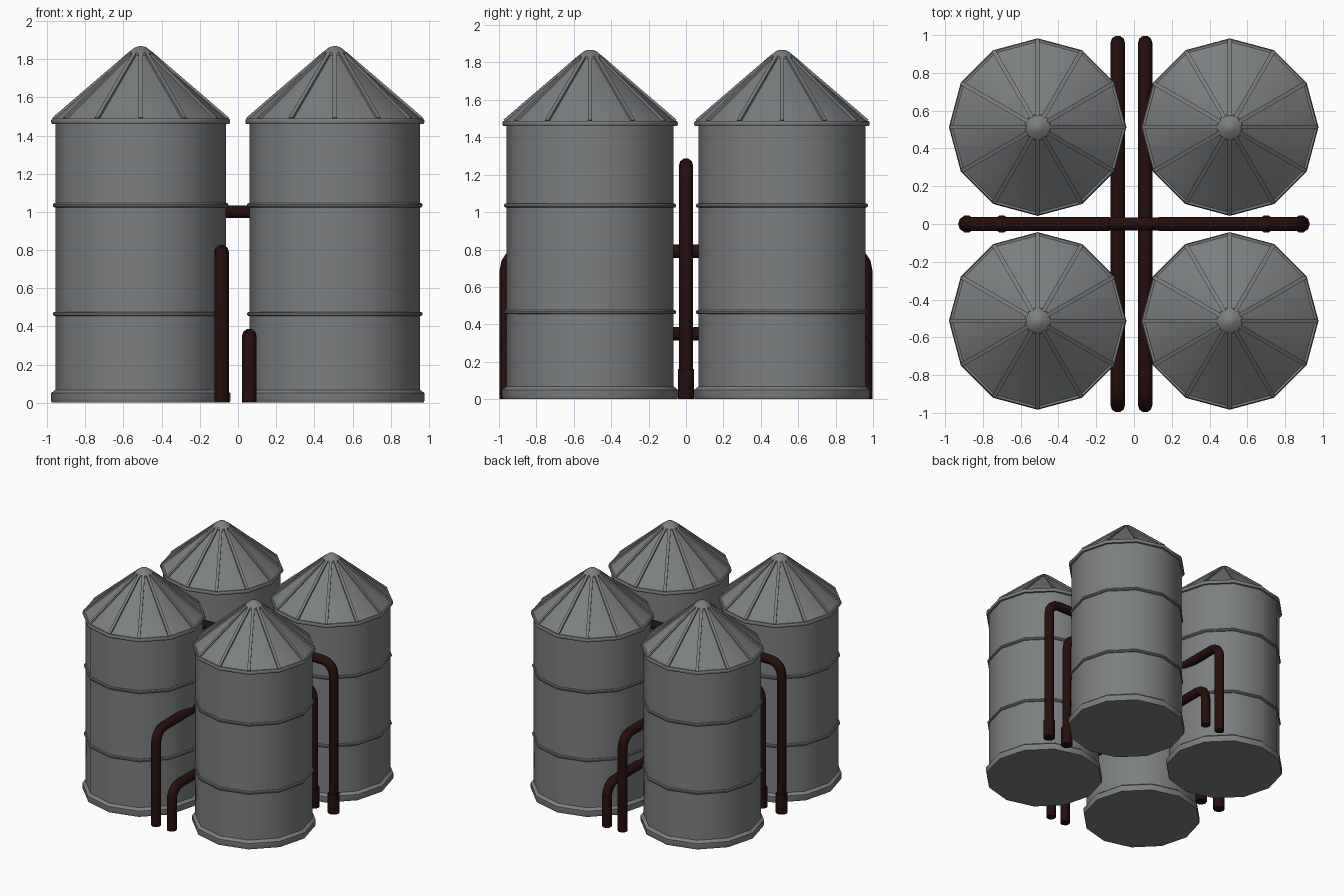
import bpy, bmesh, math
from mathutils import Vector, Matrix

if "Cube" in bpy.data.objects:
    bpy.data.objects.remove(bpy.data.objects["Cube"])

SIDES = 12


def material(name, rgb):
    m = bpy.data.materials.new(name)
    m.diffuse_color = (*rgb, 1.0)
    m.use_nodes = True
    m.node_tree.nodes["Principled BSDF"].inputs["Base Color"].default_value = m.diffuse_color
    return m


STEEL = material("galvanised grey", (0.20, 0.21, 0.215))
PIPE = material("dark red brown", (0.019, 0.004, 0.004))


def finish(name, bm, mat, angle, loc=(0, 0, 0)):
    bmesh.ops.recalc_face_normals(bm, faces=bm.faces)
    me = bpy.data.meshes.new(name)
    bm.to_mesh(me)
    bm.free()
    me.materials.append(mat)
    ob = bpy.data.objects.new(name, me)
    ob.location = loc
    bpy.context.collection.objects.link(ob)
    bpy.ops.object.select_all(action='DESELECT')
    bpy.context.view_layer.objects.active = ob
    ob.select_set(True)
    bpy.ops.object.shade_smooth_by_angle(angle=math.radians(angle))
    return ob


def skin(bm, rings, closed=False):
    """Join rings of vertices; cap both ends unless the loop is closed."""
    n = len(rings[0])
    pairs = list(zip(rings, rings[1:])) + ([(rings[-1], rings[0])] if closed else [])
    for a, b in pairs:
        for i in range(n):
            j = (i + 1) % n
            bm.faces.new((a[i], a[j], b[j], b[i]))
    if not closed:
        bm.faces.new(rings[0])
        bm.faces.new(rings[-1])


def lathe(name, profile, loc, closed=False):
    bm = bmesh.new()
    rings = [[bm.verts.new((r * math.cos(a), r * math.sin(a), z))
              for a in (math.tau * i / SIDES for i in range(SIDES))]
             for r, z in profile]
    skin(bm, rings, closed)
    return finish(name, bm, STEEL, 35, loc)


def band(name, z, r, half, loc):
    """Rounded hoop around the wall."""
    prof = [(0.43, z - half), (r - 0.005, z - half), (r, z - half * 0.4),
            (r, z + half * 0.4), (r - 0.005, z + half), (0.43, z + half)]
    return lathe(name, prof, loc, closed=True)


def roof_ribs(loc):
    """Raised seams running down every corner of the roof."""
    bm = bmesh.new()
    top, low = Vector((0.055, 0, 1.832)), Vector((0.457, 0, 1.487))
    along = (low - top).normalized()
    up = Vector((-along.z, 0, along.x))
    side = Vector((0, 0.011, 0))
    for i in range(SIDES):
        rot = Matrix.Rotation(math.tau * i / SIDES, 3, 'Z')
        rings = [[bm.verts.new(rot @ (p + o)) for o in
                  (side - up * 0.01, side + up * 0.009, -side + up * 0.009, -side - up * 0.01)]
                 for p in (top, low)]
        skin(bm, rings)
    return finish("roof_ribs", bm, STEEL, 30, loc)


def silo(loc):
    lathe("silo_base", [(0.466, 0), (0.470, 0.012), (0.470, 0.05), (0.447, 0.068)], loc)
    lathe("silo_wall", [(0.447, 0.05), (0.447, 1.47)], loc)
    band("lower_hoop", 0.465, 0.459, 0.011, loc)
    band("upper_hoop", 1.035, 0.459, 0.011, loc)
    band("eave_hoop", 1.474, 0.469, 0.014, loc)
    lathe("silo_roof", [(0.458, 1.483), (0.058, 1.828)], loc)
    lathe("roof_cap", [(0.071, 1.82), (0.069, 1.832), (0.030, 1.862), (0.010, 1.868)], loc)
    roof_ribs(loc)


def bend(corner, a, b, r, steps=4):
    """Arc replacing a right-angle corner between directions a and b."""
    c = corner + (a + b) * r
    return [c - b * r * math.cos(t) - a * r * math.sin(t)
            for t in (math.pi / 2 * k / steps for k in range(steps + 1))]


def tube(name, pts, radius, n=10):
    bm = bmesh.new()
    d0 = pts[1] - pts[0]
    flat = (pts[-1] - pts[0]).copy()
    flat.z = 0
    across = Vector((0, 0, 1)).cross(flat).normalized() if flat.length > 1e-4 else Vector((1, 0, 0))
    rings = []
    for i, p in enumerate(pts):
        t = (pts[min(i + 1, len(pts) - 1)] - pts[max(i - 1, 0)]).normalized()
        u = (across - t * across.dot(t)).normalized()
        v = t.cross(u)
        rings.append([bm.verts.new(p + (u * math.cos(a) + v * math.sin(a)) * radius)
                      for a in (math.tau * k / n for k in range(n))])
    skin(bm, rings)
    return finish(name, bm, PIPE, 50)


UP, DOWN = Vector((0, 0, 1)), Vector((0, 0, -1))


def riser(foot, inward, height, r=0.10):
    """Points from the ground up and round the elbow."""
    foot = Vector(foot)
    arc = bend(foot + UP * height, DOWN, inward, r)
    return [foot] + arc


# Four silos in a square
for x in (-0.51, 0.507):
    for y in (-0.513, 0.513):
        silo((x, y, 0))

X, Y = Vector((1, 0, 0)), Vector((0, 1, 0))

# Pipes running front to back between the silos
for name, x, h in (("long_pipe_high", -0.086, 0.79), ("long_pipe_low", 0.059, 0.35)):
    pts = riser((x, -0.96, 0), Y, h) + riser((x, 0.96, 0), -Y, h)[::-1]
    tube(name, pts, 0.038)

# Low cross pipe, running side to side
pts = riser((-0.70, 0, 0), X, 1.0) + riser((0.70, 0, 0), -X, 1.0)[::-1]
tube("cross_pipe_low", pts, 0.035)

# Tall side pipes and the sleeves at the feet
for s in (-1, 1):
    pts = riser((s * 0.885, 0, 0), X * -s, 1.25) + [Vector((s * 0.13, 0, 1.25))]
    tube("side_pipe_tall", pts, 0.038)
    for x in (0.70, 0.885):
        tube("pipe_sleeve", [Vector((s * x, 0, 0)), Vector((s * x, 0, 0.16))], 0.046)
